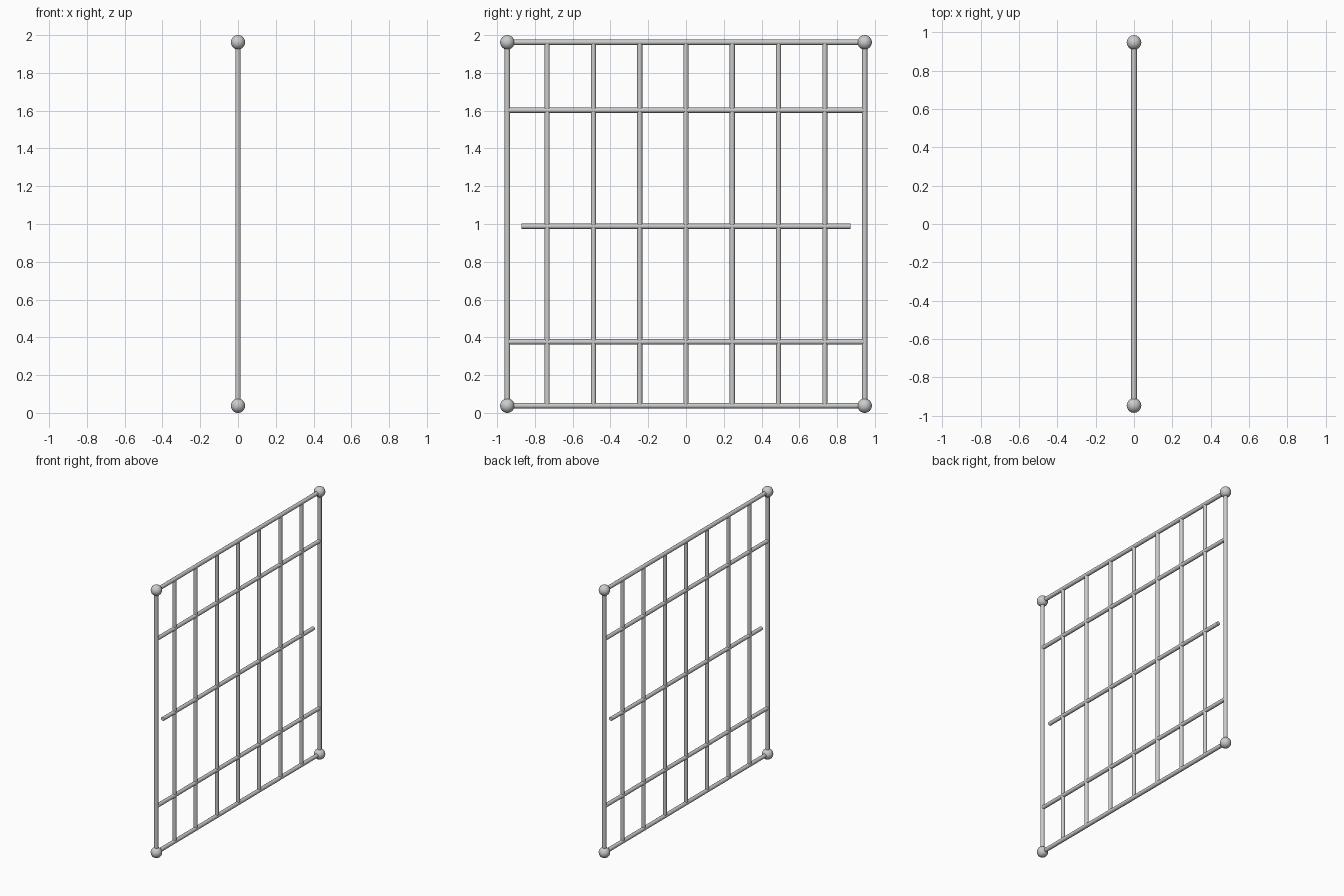
import bpy
from mathutils import Vector

if "Cube" in bpy.data.objects:
    bpy.data.objects.remove(bpy.data.objects["Cube"])

HALF_Y = 0.946          # corner post position
Z_LOW, Z_HIGH = 0.038, 1.962


def smooth():
    bpy.ops.object.shade_smooth_by_angle()


def rod(name, a, b, radius):
    """Capped round bar between two points."""
    a, b = Vector(a), Vector(b)
    d = b - a
    bpy.ops.mesh.primitive_cylinder_add(
        vertices=16, radius=radius, depth=d.length, location=(a + b) / 2,
        rotation=d.to_track_quat('Z', 'Y').to_euler())
    bpy.context.object.name = name
    smooth()


# Outer frame: side posts, bottom and top rails
for side, label in ((-1, "left"), (1, "right")):
    y = side * HALF_Y
    rod(f"frame_post_{label}", (0, y, Z_LOW), (0, y, Z_HIGH), 0.0145)
for z, label in ((Z_LOW, "bottom"), (Z_HIGH, "top")):
    rod(f"frame_rail_{label}", (0, -HALF_Y, z), (0, HALF_Y, z), 0.0145)

# Ball finials on the four corners
for y in (-HALF_Y, HALF_Y):
    for z in (Z_LOW, Z_HIGH):
        bpy.ops.mesh.primitive_uv_sphere_add(
            segments=32, ring_count=16, radius=0.038, location=(0, y, z))
        bpy.context.object.name = "corner_ball"
        smooth()

# Evenly spaced vertical bars
for i in range(-3, 4):
    y = i * 0.245
    rod("vertical_bar", (0, y, Z_LOW), (0, y, Z_HIGH), 0.0135)

# Cross bars; the middle one stops short of the posts
for z, half in ((0.376, HALF_Y), (0.988, 0.872), (1.602, HALF_Y)):
    rod("cross_bar", (0, -half, z), (0, half, z), 0.014)
